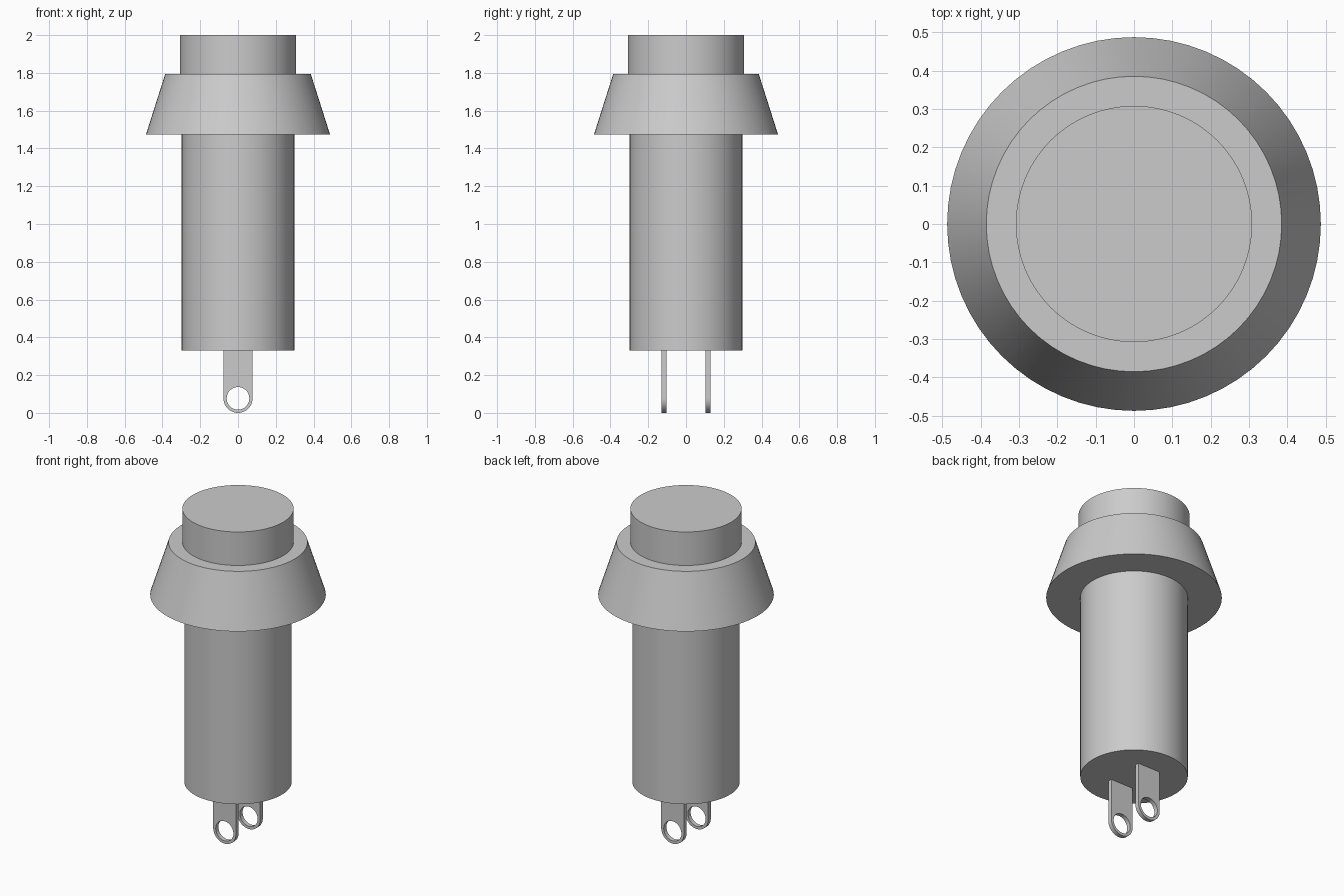
import bpy
from math import cos, sin, pi, radians

if "Cube" in bpy.data.objects:
    bpy.data.objects.remove(bpy.data.objects["Cube"], do_unlink=True)

grey = bpy.data.materials.new("plain grey")
grey.use_nodes = True
colour = (0.6, 0.6, 0.6, 1)
grey.diffuse_color = colour
grey.node_tree.nodes["Principled BSDF"].inputs["Base Color"].default_value = colour

BARREL_BOTTOM, COLLAR_BOTTOM, COLLAR_TOP, TOP = 0.33, 1.475, 1.795, 2.0


def finish(obj, name):
    obj.name = name
    obj.data.materials.clear()
    obj.data.materials.append(grey)
    bpy.ops.object.shade_smooth_by_angle(angle=radians(30))


def round_part(name, low, high, r_low, r_high):
    bpy.ops.mesh.primitive_cone_add(vertices=64, radius1=r_low, radius2=r_high,
                                    depth=high - low, location=(0, 0, (low + high) / 2))
    finish(bpy.context.object, name)


def arc(radius, start, end, steps, z):
    angles = [start + (end - start) * i / steps for i in range(steps + 1)]
    return [(radius * cos(a), z + radius * sin(a)) for a in angles]


def terminal(name, y):
    # Flat tab with a rounded end and a solder hole
    half_width = 0.077
    outline = arc(half_width, pi, 2 * pi, 24, half_width)
    outline += [(half_width, BARREL_BOTTOM), (-half_width, BARREL_BOTTOM)]
    hole = arc(0.06, 0, 2 * pi, 40, half_width)[:-1]
    curve = bpy.data.curves.new(name, "CURVE")
    curve.dimensions = "2D"
    curve.fill_mode = "BOTH"
    curve.extrude = 0.013
    for points in (outline, hole):
        spline = curve.splines.new("POLY")
        spline.points.add(len(points) - 1)
        for point, (u, v) in zip(spline.points, points):
            point.co = (u, v, 0, 1)
        spline.use_cyclic_u = True
    obj = bpy.data.objects.new(name, curve)
    bpy.context.collection.objects.link(obj)
    obj.location.y = y
    obj.rotation_euler.x = pi / 2
    bpy.ops.object.select_all(action="DESELECT")
    obj.select_set(True)
    bpy.context.view_layer.objects.active = obj
    bpy.ops.object.convert(target="MESH")
    finish(bpy.context.object, name)


# Body, flared collar and push button
round_part("barrel", BARREL_BOTTOM, COLLAR_BOTTOM, 0.298, 0.298)
round_part("collar", COLLAR_BOTTOM, COLLAR_TOP, 0.487, 0.385)
round_part("push_button", COLLAR_TOP, TOP, 0.308, 0.308)

# Pair of solder terminals
terminal("front_terminal", -0.117)
terminal("back_terminal", 0.117)
